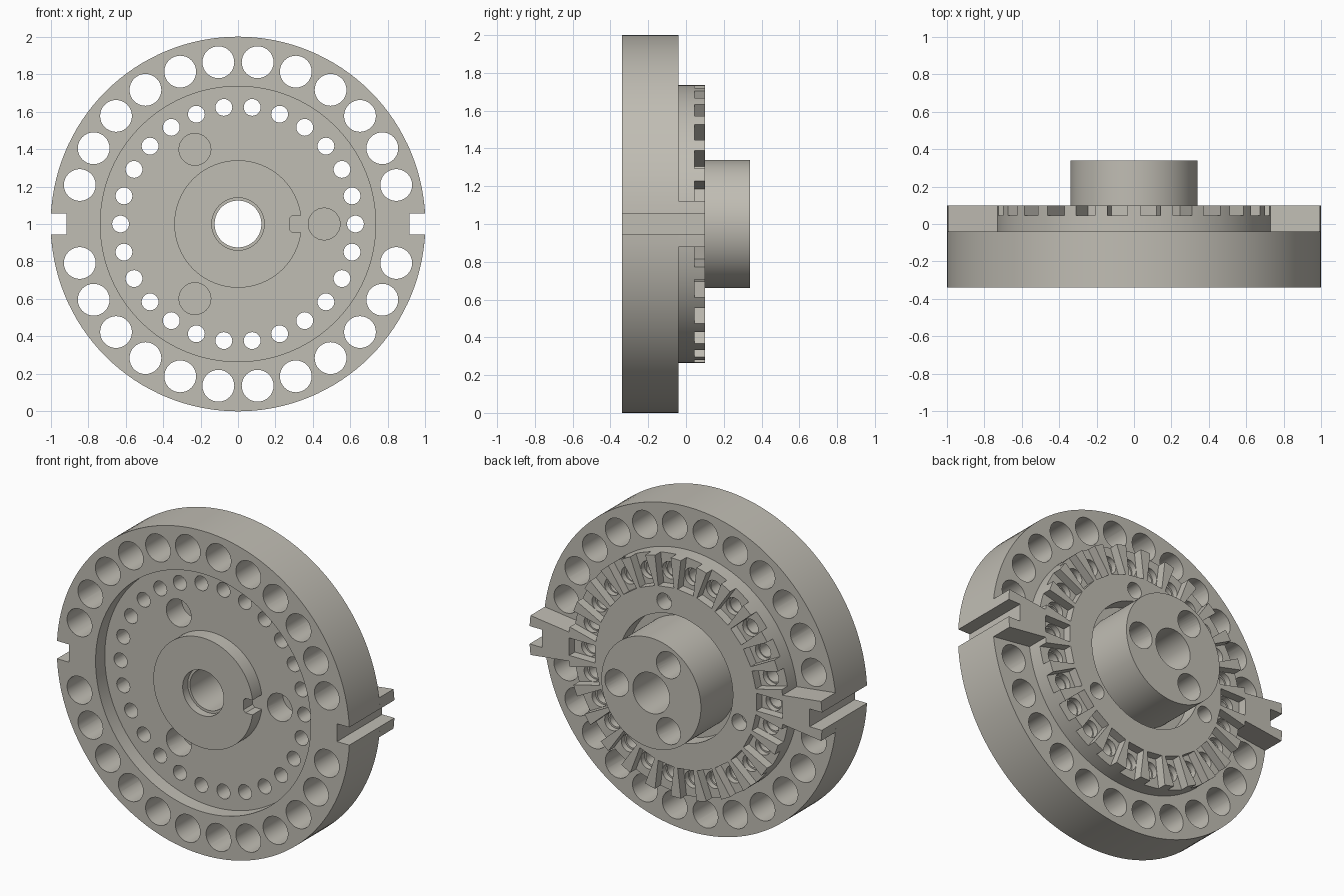
import bpy, bmesh, math
from mathutils import Matrix, Vector

if "Cube" in bpy.data.objects:
    bpy.data.objects.remove(bpy.data.objects["Cube"])

N = 26            # positions around the wheel
STEP = 2 * math.pi / N
CZ = 1.0          # height of the axle
mat = bpy.data.materials.new("warm grey")
mat.diffuse_color = (0.53, 0.51, 0.455, 1)
mat.use_nodes = True
mat.node_tree.nodes["Principled BSDF"].inputs["Base Color"].default_value = mat.diffuse_color


def finish(name, bm):
    bmesh.ops.recalc_face_normals(bm, faces=bm.faces)
    me = bpy.data.meshes.new(name)
    bm.to_mesh(me)
    bm.free()
    me.materials.append(mat)
    ob = bpy.data.objects.new(name, me)
    bpy.context.collection.objects.link(ob)
    return ob


def lathe(name, profile, steps=128):
    """Spin a closed (radius, y) profile around the axle."""
    bm = bmesh.new()
    vs = [bm.verts.new((r, y, 0)) for r, y in profile]
    es = [bm.edges.new((vs[i], vs[(i + 1) % len(vs)])) for i in range(len(vs))]
    bmesh.ops.spin(bm, geom=vs + es, cent=(0, 0, 0), axis=(0, 1, 0),
                   angle=2 * math.pi, steps=steps, use_duplicate=False)
    bmesh.ops.remove_doubles(bm, verts=bm.verts, dist=1e-5)
    bmesh.ops.translate(bm, verts=bm.verts, vec=(0, 0, CZ))
    return finish(name, bm)


def prisms(name, outlines, y0, y1):
    """Extrude (x, z) outlines, measured from the axle, from y0 to y1."""
    bm = bmesh.new()
    for pts in outlines:
        f = bm.faces.new([bm.verts.new((x, y0, z + CZ)) for x, z in pts])
        ext = bmesh.ops.extrude_face_region(bm, geom=[f])
        vs = [g for g in ext["geom"] if isinstance(g, bmesh.types.BMVert)]
        bmesh.ops.translate(bm, verts=vs, vec=(0, y1 - y0, 0))
    return finish(name, bm)


def polar(r, a):
    return (r * math.cos(a), r * math.sin(a))


def circle(dist, a, r, n=32):
    cx, cz = polar(dist, a)
    return [(cx + r * math.cos(2 * math.pi * i / n),
             cz + r * math.sin(2 * math.pi * i / n)) for i in range(n)]


def box(r0, r1, w, a):
    """Rectangle from radius r0 to r1, half width w, turned to angle a."""
    rot = Matrix.Rotation(a, 2)
    return [tuple(rot @ Vector(p)) for p in ((r0, -w), (r1, -w), (r1, w), (r0, w))]


def cut(target, name, outlines, y0, y1):
    cutter = prisms(name, outlines, y0, y1)
    m = target.modifiers.new(name, 'BOOLEAN')
    m.operation, m.solver, m.object = 'DIFFERENCE', 'EXACT', cutter
    bpy.context.view_layer.objects.active = target
    bpy.ops.object.modifier_apply(modifier=name)
    bpy.data.objects.remove(cutter)


def smooth(ob):
    bpy.ops.object.select_all(action='DESELECT')
    ob.select_set(True)
    bpy.context.view_layer.objects.active = ob
    bpy.ops.object.shade_smooth_by_angle(angle=math.radians(30))


angles = [k * STEP for k in range(N)]
thirds = [k * 2 * math.pi / 3 for k in range(3)]
sides = [0, math.pi]

# Wheel body: rim, recessed web, stepped disc, hub with groove and bore
body = lathe("wheel_body", [
    (0.14, -0.34), (0.34, -0.34), (0.34, -0.25), (0.735, -0.25), (0.735, -0.34),
    (1.0, -0.34), (1.0, -0.04), (0.735, -0.04), (0.735, 0.10), (0.39, 0.10),
    (0.39, 0.0), (0.34, 0.0), (0.34, 0.34), (0.125, 0.34), (0.125, -0.29),
    (0.14, -0.29)])

# Large rim holes, leaving out the two notch positions
cut(body, "rim_holes", [circle(0.87, a, 0.085) for k, a in enumerate(angles) if k % 13],
    -0.5, 0.2)
# Radial pockets that leave thin fins, then stepped through holes
cut(body, "pockets", [box(0.55, 0.80, 0.054, a) for a in angles], 0.045, 0.2)
cut(body, "counterbores", [circle(0.63, a, 0.053, 24) for a in angles], 0.01, 0.2)
cut(body, "small_holes", [circle(0.627, a, 0.045, 24) for a in angles], -0.5, 0.2)
# Blind holes in the web (both faces) and the hub
cut(body, "front_blind_holes", [circle(0.46, a, 0.085) for a in thirds], -0.5, -0.10)
cut(body, "back_blind_holes",
    [circle(0.46, a + math.radians(80), 0.05) for a in thirds], 0.0, 0.2)
cut(body, "hub_holes", [circle(0.235, a, 0.082) for a in thirds], 0.14, 0.5)
# Key slot on the front of the hub
cut(body, "key_slot", [[(0.275, -0.03), (0.29, -0.045), (0.40, -0.045),
                        (0.40, 0.045), (0.29, 0.045), (0.275, 0.03)]], -0.5, -0.25)
# Side notches through the rim
cut(body, "rim_notches", [box(0.915, 1.1, 0.055, a) for a in sides], -0.5, 0.2)
smooth(body)

# Wedge lugs behind the rim, split by the notches
for name, a in zip(("right_lug", "left_lug"), sides):
    half = math.radians(7)
    arc = [a - half + 2 * half * i / 8 for i in range(9)]
    outline = [polar(1.0, t) for t in arc] + [polar(0.73, t) for t in reversed(arc)]
    lug = prisms(name, [outline], -0.04, 0.10)
    cut(lug, "lug_notch", [box(0.915, 1.1, 0.055, a)], -0.5, 0.2)
    smooth(lug)
